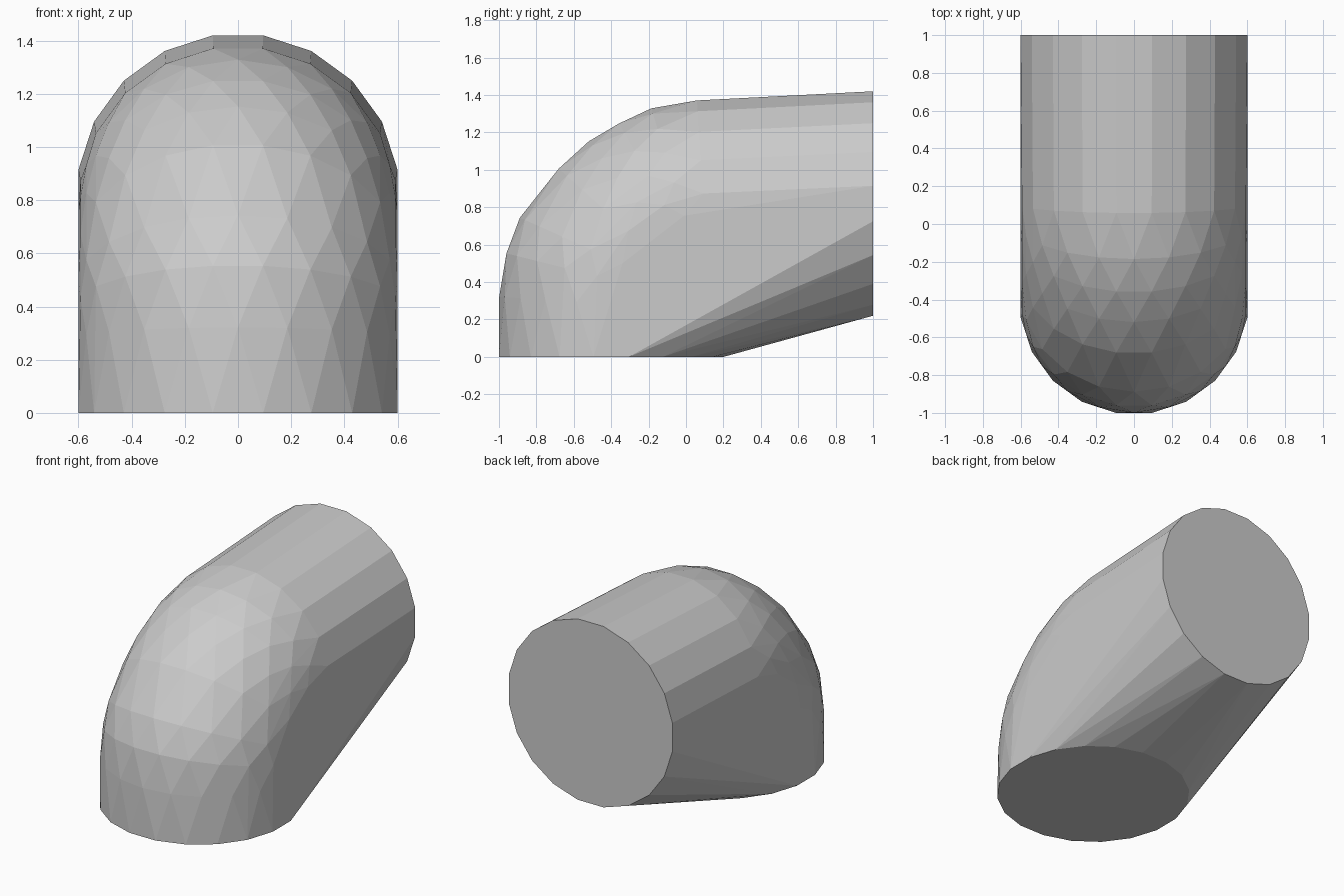
import bpy, bmesh, math
from mathutils import Vector

if "Cube" in bpy.data.objects:
    bpy.data.objects.remove(bpy.data.objects["Cube"])

SIDES = 20
R = 0.6

# Cross-sections along the bend: centre y, centre z, tilt (0 = flat on floor, 90 = upright)
sections = [
    (-0.40, 0.00, 0), (-0.40, 0.28, 4), (-0.385, 0.41, 14),
    (-0.34, 0.50, 24), (-0.24, 0.61, 42), (-0.15, 0.68, 52),
    (-0.07, 0.73, 61), (-0.01, 0.755, 73), (0.10, 0.78, 86), (1.00, 0.82, 90),
]


def ring(bm, y, z, tilt, half_step, radius):
    t = math.radians(tilt)
    outward = Vector((0, -math.cos(t), math.sin(t)))
    for i in range(SIDES):
        a = 2 * math.pi * (i + half_step) / SIDES
        p = Vector((0, y, z)) + radius * math.cos(a) * outward
        p.x = radius * math.sin(a)
        bm.verts.new(p)


# Bent tube wrapped in a convex shell, rings staggered for irregular facets
bm = bmesh.new()
last = len(sections) - 1
for k, (y, z, tilt) in enumerate(sections):
    end = k in (0, last)
    half = 0.5 if end or k % 2 == 0 else 0.0
    radius = R / math.cos(math.pi / SIDES) if end else R
    ring(bm, y, z, tilt, half, radius)
hull = bmesh.ops.convex_hull(bm, input=bm.verts[:])
inside = {g for g in hull["geom_interior"] + hull["geom_unused"]
          if isinstance(g, bmesh.types.BMVert)}
bmesh.ops.delete(bm, geom=list(inside), context='VERTS')

# Merge flat regions such as the two end caps
bmesh.ops.dissolve_limit(bm, angle_limit=math.radians(1.0),
                         verts=bm.verts[:], edges=bm.edges[:])
bmesh.ops.recalc_face_normals(bm, faces=bm.faces[:])

mesh = bpy.data.meshes.new("elbow_shell")
bm.to_mesh(mesh)
bm.free()
obj = bpy.data.objects.new("elbow_shell", mesh)
bpy.context.collection.objects.link(obj)
